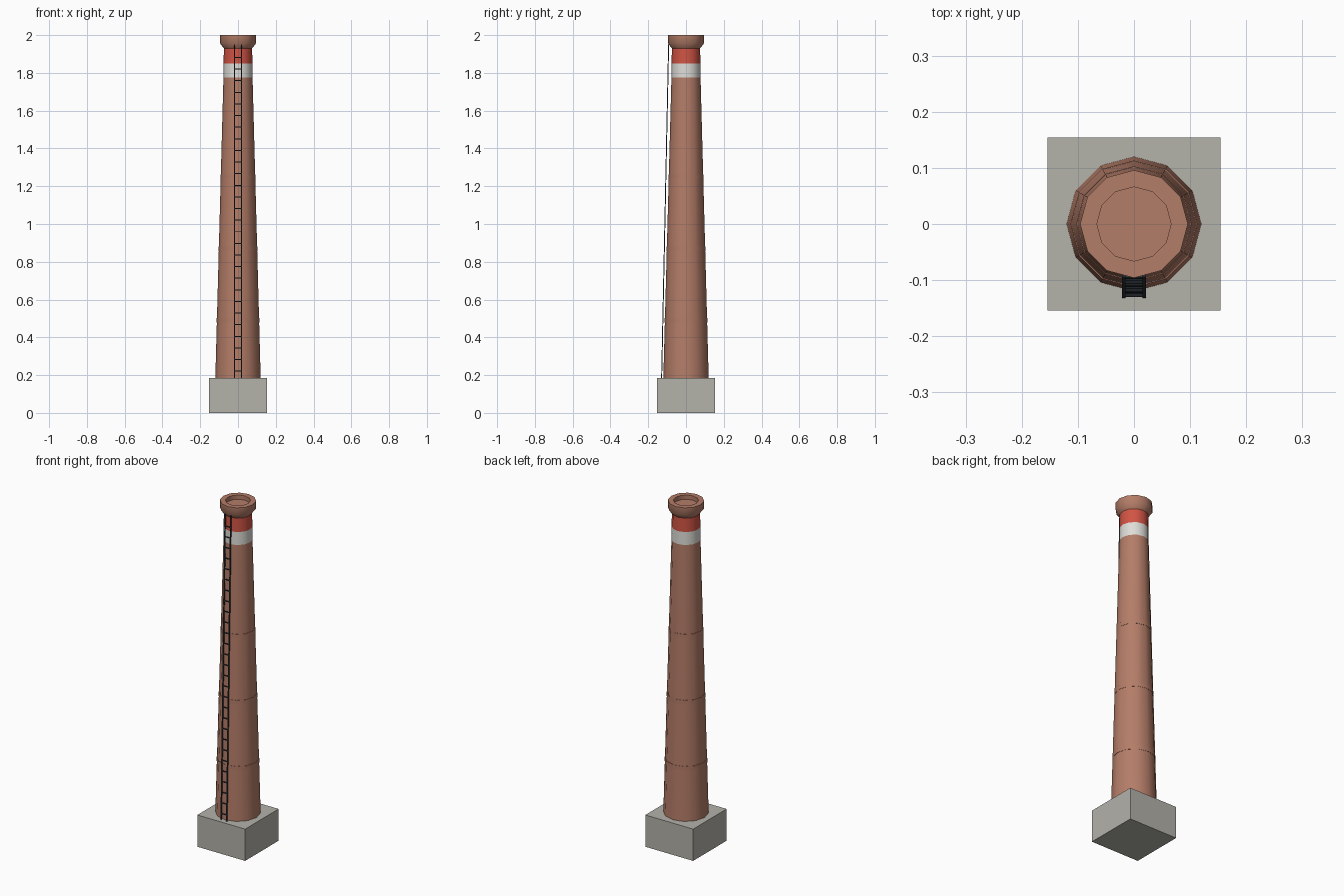
import bpy
import math
from mathutils import Vector

if "Cube" in bpy.data.objects:
    bpy.data.objects.remove(bpy.data.objects["Cube"])

SIDES = 12
BASE_Z, BAND_Z, CAP_Z = 0.185, 1.775, 1.93
BASE_R, TOP_R = 0.12, 0.077


def material(name, srgb):
    rgba = [((c / 255 + 0.055) / 1.055) ** 2.4 for c in srgb] + [1.0]
    mat = bpy.data.materials.new(name)
    mat.use_nodes = True
    mat.diffuse_color = rgba
    mat.node_tree.nodes["Principled BSDF"].inputs["Base Color"].default_value = rgba
    return mat


brick = material("brick", (180, 125, 104))
concrete = material("concrete", (180, 178, 170))
red = material("red_paint", (208, 84, 68))
white = material("white_paint", (222, 221, 216))
iron = material("dark_iron", (52, 58, 64))


def lathe(name, profile, mat):
    """Revolve (radius, z) points, closing both ends with a polygon."""
    verts, faces = [], []
    for r, z in profile:
        for i in range(SIDES):
            a = math.tau * i / SIDES
            verts.append((r * math.cos(a), r * math.sin(a), z))
    for k in range(len(profile) - 1):
        for i in range(SIDES):
            j = (i + 1) % SIDES
            lo, hi = k * SIDES, (k + 1) * SIDES
            faces.append((lo + i, lo + j, hi + j, hi + i))
    faces.append(tuple(reversed(range(SIDES))))
    faces.append(tuple(range(len(verts) - SIDES, len(verts))))
    mesh = bpy.data.meshes.new(name)
    mesh.from_pydata(verts, [], faces)
    mesh.materials.append(mat)
    obj = bpy.data.objects.new(name, mesh)
    bpy.context.collection.objects.link(obj)
    bpy.ops.object.select_all(action="DESELECT")
    obj.select_set(True)
    bpy.context.view_layer.objects.active = obj
    bpy.ops.object.shade_smooth_by_angle(angle=math.radians(40))
    return obj


def box(name, center, size, mat, tilt=0.0):
    bpy.ops.mesh.primitive_cube_add(size=1, location=center, rotation=(tilt, 0, 0))
    obj = bpy.context.object
    obj.name = name
    obj.scale = size
    obj.data.materials.append(mat)
    return obj


def shaft_radius(z):
    return BASE_R + (TOP_R - BASE_R) * (z - BASE_Z) / (BAND_Z - BASE_Z)


# Foundation block
box("foundation", (0, 0, BASE_Z / 2), (0.308, 0.308, BASE_Z), concrete)

# Tapered shaft with thin strengthening rings
lathe("shaft", [(BASE_R, BASE_Z), (TOP_R, BAND_Z)], brick)
for n, z in enumerate((0.49, 0.87, 1.25)):
    r = shaft_radius(z) + 0.0015
    lathe(f"shaft_ring_{n + 1}", [(r, z - 0.012), (r, z + 0.012)], brick)

# Painted warning bands
lathe("white_band", [(0.077, BAND_Z), (0.076, 1.85)], white)
lathe("red_band", [(0.076, 1.85), (0.075, CAP_Z)], red)

# Flared crown with a recessed mouth
lathe("crown", [(0.075, CAP_Z), (0.096, 1.957), (0.096, 2.0),
                (0.066, 2.0), (0.066, 1.975)], brick)

# Ladder leaning along the front
foot, head = Vector((0, -0.129, BASE_Z)), Vector((0, -0.092, 1.95))
run = head - foot
lean = math.atan2(-run.y, run.z)
for side, x in (("left", 0.018), ("right", -0.018)):
    box(f"ladder_rail_{side}", (foot + head) / 2 + Vector((x, 0, 0)),
        (0.006, 0.005, run.length), iron, lean)
for n in range(28):
    z = 0.221 + n * 0.0615
    box(f"ladder_rung_{n + 1}", foot + run * (z - BASE_Z) / run.z,
        (0.036, 0.004, 0.005), iron, lean)
